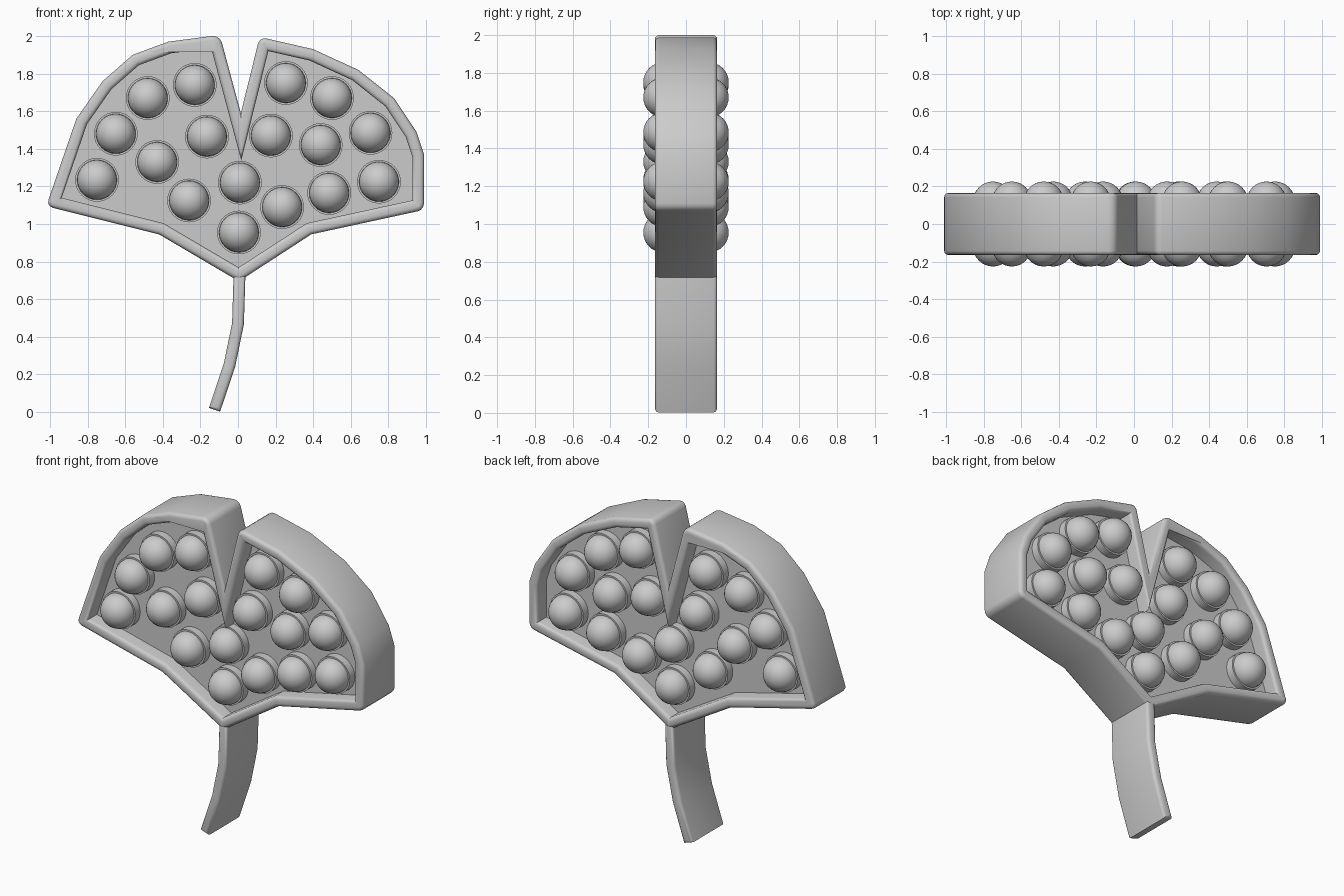
import bpy, bmesh, math
from mathutils import Vector, Matrix

if "Cube" in bpy.data.objects:
    bpy.data.objects.remove(bpy.data.objects["Cube"])

HALF = 0.165      # half depth of rim and stem
WALL = 0.063      # rim thickness
PANEL = 0.07      # half depth of the recessed panel

grey = bpy.data.materials.new("light grey")
grey.use_nodes = True
grey.diffuse_color = (0.6, 0.6, 0.6, 1)
grey.node_tree.nodes["Principled BSDF"].inputs["Base Color"].default_value = (0.6, 0.6, 0.6, 1)

# Fan-shaped leaf outline (x, z), counter-clockwise seen from the front
outline = [Vector(p) for p in (
    (0.005, 0.695), (0.39, 0.945), (0.99, 1.075), (0.99, 1.37), (0.95, 1.49),
    (0.83, 1.67), (0.64, 1.82), (0.40, 1.93), (0.115, 1.995), (0.015, 1.59),
    (-0.095, 2.0), (-0.14, 2.0), (-0.37, 1.97), (-0.56, 1.90), (-0.72, 1.76),
    (-0.86, 1.56), (-1.02, 1.095), (-0.42, 0.945))]


def offset(points, d):
    """Shift a closed outline inward with mitred corners."""
    result = []
    for i, p in enumerate(points):
        a = (p - points[i - 1]).normalized()
        b = (points[(i + 1) % len(points)] - p).normalized()
        na, nb = Vector((-a.y, a.x)), Vector((-b.y, b.x))
        result.append(p + (na + nb) * d / (1 + na.dot(nb)))
    return result


def finish(bm, name, angle=35):
    bmesh.ops.recalc_face_normals(bm, faces=bm.faces)
    mesh = bpy.data.meshes.new(name)
    bm.to_mesh(mesh)
    bm.free()
    obj = bpy.data.objects.new(name, mesh)
    bpy.context.collection.objects.link(obj)
    mesh.materials.append(grey)
    bpy.ops.object.select_all(action='DESELECT')
    obj.select_set(True)
    bpy.context.view_layer.objects.active = obj
    bpy.ops.object.shade_smooth_by_angle(angle=math.radians(angle))
    return obj


def layer(bm, points, y):
    return [bm.verts.new((p.x, y, p.y)) for p in points]


def round_rims(bm, size):
    """Round the edges between the front or back and the walls."""
    bmesh.ops.recalc_face_normals(bm, faces=bm.faces)
    bm.normal_update()
    rims = [e for e in bm.edges if len(e.link_faces) == 2
            and sum(abs(f.normal.y) > 0.9 for f in e.link_faces) == 1]
    bmesh.ops.bevel(bm, geom=rims, offset=size, segments=3, profile=0.5, affect='EDGES')


# Leaf rim
bm = bmesh.new()
inner = offset(outline, WALL)
rings = [layer(bm, outline, -HALF), layer(bm, inner, -HALF),
         layer(bm, inner, HALF), layer(bm, outline, HALF)]
n = len(outline)
for k in range(4):
    a, b = rings[k], rings[(k + 1) % 4]
    for i in range(n):
        j = (i + 1) % n
        bm.faces.new((a[i], a[j], b[j], b[i]))
corners = [bm.edges.get((rings[0][i], rings[3][i])) for i in (2, 8, 10, 16)]
bmesh.ops.bevel(bm, geom=corners, offset=0.035, segments=3, profile=0.5, affect='EDGES')
round_rims(bm, 0.022)
finish(bm, "leaf_rim", 40)

# Recessed panel
bm = bmesh.new()
mid = offset(outline, WALL / 2)
front, back = layer(bm, mid, -PANEL), layer(bm, mid, PANEL)
bm.faces.new(front)
bm.faces.new(back[::-1])
for i in range(n):
    j = (i + 1) % n
    bm.faces.new((front[i], back[i], back[j], front[j]))
finish(bm, "leaf_panel")

# Curved stem
path = [Vector(p) for p in ((0.008, 0.73), (0.0, 0.47), (-0.045, 0.25), (-0.125, 0.012))]
left, right = [], []
for i, p in enumerate(path):
    t = (path[min(i + 1, 3)] - path[max(i - 1, 0)]).normalized()
    side = Vector((-t.y, t.x)) * WALL / 2
    left.append(p - side)
    right.append(p + side)
bm = bmesh.new()
rows = [layer(bm, s, y) for s, y in
        ((left, -HALF), (right, -HALF), (right, HALF), (left, HALF))]
for k in range(4):
    a, b = rows[k], rows[(k + 1) % 4]
    for i in range(3):
        bm.faces.new((a[i], a[i + 1], b[i + 1], b[i]))
for end in (0, 3):
    bm.faces.new([r[end] for r in rows])
round_rims(bm, 0.02)
finish(bm, "stem", 40)

# Domes with collars on both sides of the panel
spots = ((-0.48, 1.67), (-0.23, 1.74), (-0.65, 1.48), (-0.165, 1.465), (-0.43, 1.33),
         (-0.75, 1.235), (-0.26, 1.125), (0.01, 1.22), (0.005, 0.955), (0.235, 1.09),
         (0.485, 1.165), (0.75, 1.225), (0.44, 1.42), (0.175, 1.47), (0.705, 1.485),
         (0.50, 1.67), (0.255, 1.75))
turn = Matrix.Rotation(math.pi / 2, 4, 'X')
domes, collars = bmesh.new(), bmesh.new()
for x, z in spots:
    for s in (-1, 1):
        bmesh.ops.create_uvsphere(
            domes, u_segments=32, v_segments=16, radius=0.106,
            matrix=Matrix.Translation((x, s * 0.12, z)) @ turn)
        bmesh.ops.create_cone(
            collars, cap_ends=True, segments=32, radius1=0.116, radius2=0.116, depth=0.07,
            matrix=Matrix.Translation((x, s * 0.085, z)) @ turn)
finish(domes, "domes")
finish(collars, "dome_collars")
